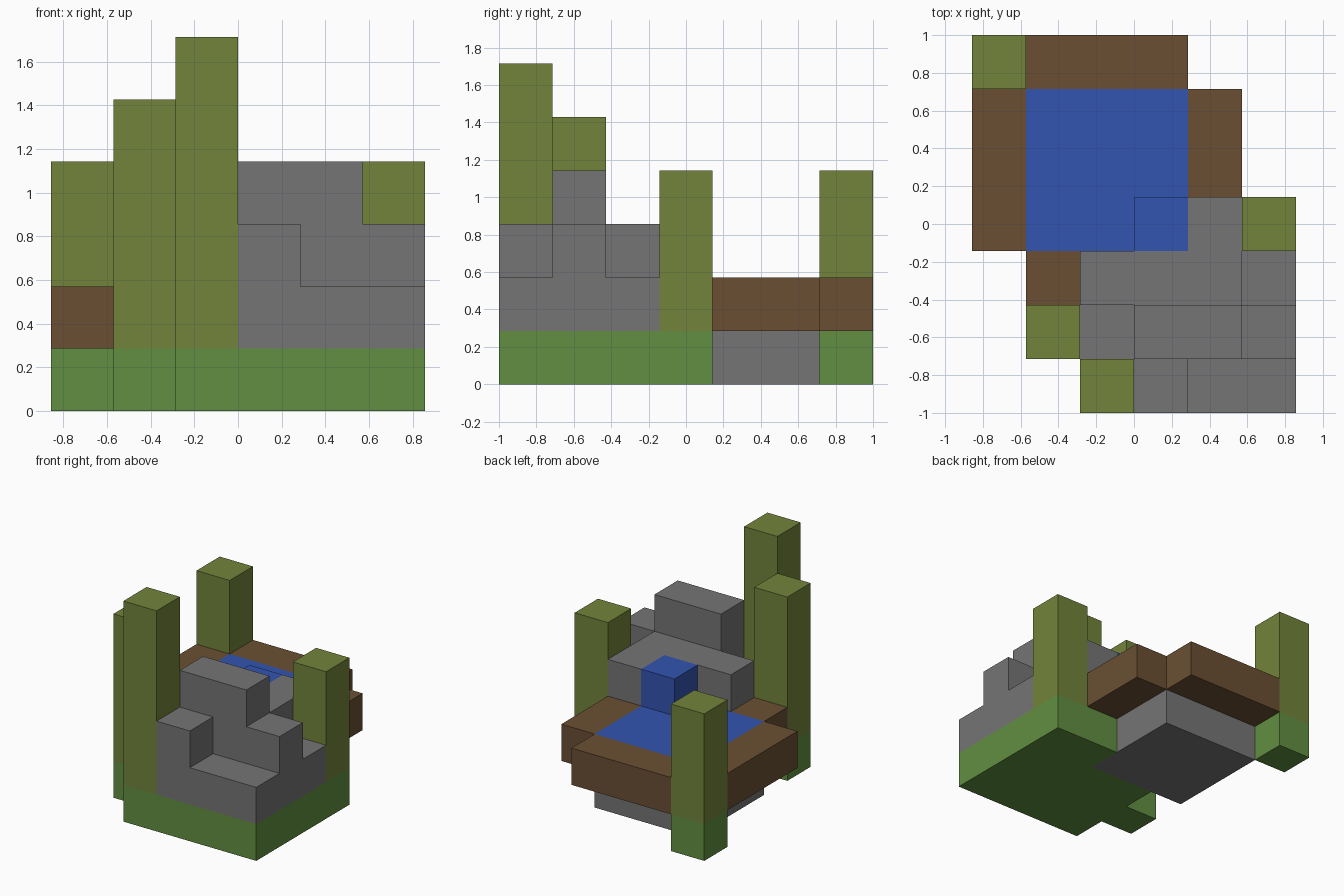
import bpy
import bmesh
from mathutils import Vector

CELL = 2 / 7
ORIGIN = Vector((-3 * CELL, -1, 0))

old = bpy.data.objects.get("Cube")
if old:
    bpy.data.objects.remove(old, do_unlink=True)


def material(name, rgb):
    """Flat colour given as 0-255 sRGB, stored as linear."""
    lin = [((c / 255 + 0.055) / 1.055) ** 2.4 for c in rgb]
    mat = bpy.data.materials.new(name)
    mat.use_nodes = True
    mat.diffuse_color = (*lin, 1)
    shader = mat.node_tree.nodes["Principled BSDF"]
    shader.inputs["Base Color"].default_value = (*lin, 1)
    shader.inputs["Roughness"].default_value = 1
    return mat


grass = material("grass_green", (97, 143, 65))
stone = material("stone_grey", (117, 117, 117))
soil = material("soil_brown", (106, 79, 51))
water = material("water_blue", (51, 85, 176))
moss = material("moss_olive", (114, 131, 59))


def block(x0, x1, y0, y1, z0, z1):
    """Cells of a box, ends excluded."""
    return {(x, y, z) for x in range(x0, x1) for y in range(y0, y1) for z in range(z0, z1)}


parts = {
    # ground layer
    "grass_base": (grass, block(2, 6, 0, 3, 0, 1) | block(1, 2, 1, 2, 0, 1)
                   | block(4, 6, 3, 4, 0, 1)),
    "back_pillar_foot": (grass, block(0, 1, 6, 7, 0, 1)),
    "pond_bed": (stone, block(1, 4, 3, 6, 0, 1)),
    # stepped rock
    "rock_hill": (stone, block(3, 6, 0, 1, 1, 2) | block(3, 4, 0, 1, 2, 3)
                  | block(2, 6, 1, 3, 1, 2) | block(5, 6, 1, 2, 2, 3)
                  | block(3, 5, 1, 2, 2, 4) | block(2, 5, 2, 3, 2, 3)
                  | block(4, 5, 3, 4, 1, 3)),
    # pond with its raised spring, and the bank around it
    "pond_water": (water, block(1, 4, 3, 6, 1, 2) | block(3, 4, 3, 4, 2, 3)),
    "soil_bank": (soil, block(0, 1, 3, 6, 1, 2) | block(1, 4, 6, 7, 1, 2)
                  | block(4, 5, 4, 6, 1, 2) | block(1, 2, 2, 3, 1, 2)),
    # mossy pillars
    "front_pillar": (moss, block(2, 3, 0, 1, 1, 6)),
    "side_pillar": (moss, block(1, 2, 1, 2, 1, 5)),
    "left_pillar": (moss, block(5, 6, 3, 4, 1, 4)),
    "back_pillar": (moss, block(0, 1, 6, 7, 1, 4)),
}
filled = set().union(*(cells for _, cells in parts.values()))


def build(name, mat, cells):
    """Skin the cells with outward faces only where they meet open air."""
    bm = bmesh.new()
    for cell in sorted(cells):
        centre = Vector(cell) + Vector((0.5, 0.5, 0.5))
        for axis in range(3):
            for sign in (-1, 1):
                n = Vector((0, 0, 0))
                n[axis] = sign
                if tuple(int(c + d) for c, d in zip(cell, n)) in filled:
                    continue
                u = Vector((0, 0, 0))
                u[(axis + 1) % 3] = 0.5
                v = n.cross(u)
                mid = centre + n / 2
                corners = (mid - u - v, mid + u - v, mid + u + v, mid - u + v)
                bm.faces.new([bm.verts.new(ORIGIN + p * CELL) for p in corners])
    bmesh.ops.remove_doubles(bm, verts=bm.verts[:], dist=0.001)
    # merge coplanar squares into large flat faces
    bmesh.ops.dissolve_limit(bm, angle_limit=0.01, verts=bm.verts[:], edges=bm.edges[:])
    mesh = bpy.data.meshes.new(name)
    bm.to_mesh(mesh)
    bm.free()
    mesh.materials.append(mat)
    bpy.context.collection.objects.link(bpy.data.objects.new(name, mesh))


for part_name, (part_mat, part_cells) in parts.items():
    build(part_name, part_mat, part_cells)
